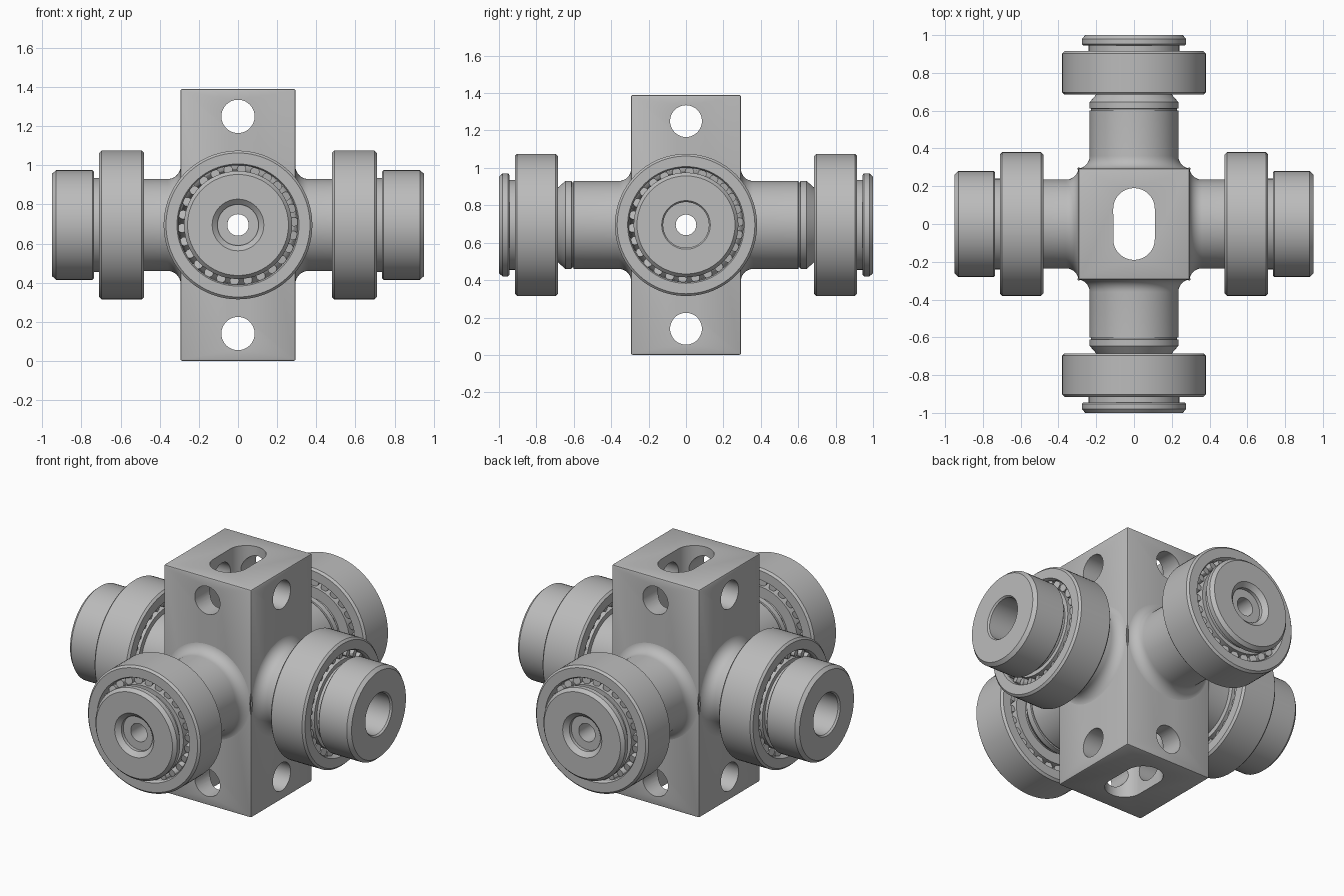
import bpy, bmesh, math
from mathutils import Matrix, Vector

if "Cube" in bpy.data.objects:
    bpy.data.objects.remove(bpy.data.objects["Cube"])

MID = 0.695    # height of the arm axes
HALF = 0.295   # half width of the block
TOP = 2 * MID
BORE = 0.055

steel = bpy.data.materials.new("grey_steel")
steel.use_nodes = True
GREY = (0.5, 0.5, 0.5, 1)
steel.diffuse_color = GREY
steel.node_tree.nodes["Principled BSDF"].inputs["Base Color"].default_value = GREY


def add_object(name, bm, angle=30):
    bmesh.ops.recalc_face_normals(bm, faces=bm.faces)
    mesh = bpy.data.meshes.new(name)
    bm.to_mesh(mesh)
    bm.free()
    obj = bpy.data.objects.new(name, mesh)
    bpy.context.collection.objects.link(obj)
    mesh.materials.append(steel)
    bpy.ops.object.select_all(action='DESELECT')
    obj.select_set(True)
    bpy.context.view_layer.objects.active = obj
    bpy.ops.object.shade_smooth_by_angle(angle=math.radians(angle))
    return obj


def lathe(name, profile, turn, steps=64):
    """Revolve a closed (distance, radius) outline about x, then aim it."""
    bm = bmesh.new()
    rings = []
    for i in range(steps):
        a = math.tau * i / steps
        rings.append([bm.verts.new((d, r * math.cos(a), r * math.sin(a)))
                      for d, r in profile])
    n = len(profile)
    for i in range(steps):
        p, q = rings[i], rings[(i + 1) % steps]
        for j in range(n):
            k = (j + 1) % n
            bm.faces.new((p[j], p[k], q[k], q[j]))
    bm.transform(turn)
    return add_object(name, bm)


def slot_cutter(radius, straight, matrix):
    """Long round-ended prism along local z, lengthened along local y."""
    bm = bmesh.new()
    pts = []
    for i in range(49):
        a = math.pi * i / 24
        shift = straight if i <= 24 else -straight
        pts.append((radius * math.cos(a), radius * math.sin(a) + shift))
    if not straight:
        pts = pts[:-1]
    base = bm.faces.new([bm.verts.new((x, y, -1)) for x, y in pts])
    ext = bmesh.ops.extrude_face_region(bm, geom=[base])
    bmesh.ops.translate(bm, vec=(0, 0, 2),
                        verts=[v for v in ext["geom"] if isinstance(v, bmesh.types.BMVert)])
    bmesh.ops.remove_doubles(bm, verts=bm.verts, dist=1e-5)
    bm.transform(matrix)
    return add_object("cutter", bm)


def cut(obj, cutter):
    cutter.hide_render = True
    mod = obj.modifiers.new("cut", 'BOOLEAN')
    mod.operation = 'DIFFERENCE'
    mod.solver = 'EXACT'
    mod.object = cutter
    bpy.ops.object.select_all(action='DESELECT')
    obj.select_set(True)
    bpy.context.view_layer.objects.active = obj
    bpy.ops.object.modifier_apply(modifier=mod.name)
    bpy.data.objects.remove(cutter)


# Central block with a long slot, cross holes and central bores
bm = bmesh.new()
bmesh.ops.create_cube(bm, size=1)
bmesh.ops.scale(bm, vec=(2 * HALF, 2 * HALF, TOP), verts=bm.verts)
bmesh.ops.translate(bm, vec=(0, 0, MID), verts=bm.verts)
bmesh.ops.bevel(bm, geom=bm.edges[:], offset=0.01, segments=2, affect='EDGES', profile=0.5)
block = add_object("centre_block", bm)
cut(block, slot_cutter(0.11, 0.08, Matrix.Translation((0, 0, MID))))
for axis in 'XY':
    for z, r in ((0.14, 0.085), (TOP - 0.14, 0.085), (MID, BORE)):
        cut(block, slot_cutter(r, 0, Matrix.Translation((0, 0, z))
                               @ Matrix.Rotation(math.pi / 2, 4, axis)))
bpy.ops.object.shade_smooth_by_angle(angle=math.radians(30))

# Flared root shared by all four arms
fillet = [(0.36 - 0.067 * math.cos(t), 0.302 - 0.067 * math.sin(t))
          for t in [math.pi / 2 * i / 8 for i in range(9)]]
root = [(0.28, BORE), (0.28, 0.29)] + fillet

# Side arm: short shaft, inner race, collar hub with a deep bore
side_arm = root + [
    (0.49, 0.235), (0.49, 0.265), (0.70, 0.265), (0.70, 0.24), (0.735, 0.24),
    (0.735, 0.272), (0.743, 0.28), (0.93, 0.28), (0.95, 0.262),
    (0.95, 0.13), (0.94, 0.122), (0.60, 0.122), (0.60, BORE)]

# Front and back arm: long shaft with groove, inner race, thin end cap
long_arm = root + [
    (0.60, 0.235), (0.602, 0.228), (0.61, 0.228), (0.612, 0.235), (0.645, 0.235),
    (0.685, 0.20), (0.695, 0.20), (0.695, 0.265), (0.905, 0.265), (0.905, 0.24),
    (0.945, 0.24), (0.945, 0.268), (0.952, 0.276), (0.98, 0.276), (1.0, 0.258),
    (1.0, 0.132), (0.975, 0.105), (0.955, 0.105), (0.955, BORE)]


def bearing(name, start, turn):
    end = start + 0.23
    c = 0.012
    lathe(name + "_outer_ring", [
        (start, 0.312), (start, 0.38 - c), (start + c, 0.38), (end - c, 0.38),
        (end, 0.38 - c), (end, 0.312), (end - c, 0.305), (start + c, 0.305)], turn, 96)
    # Slightly skewed rollers between the races
    bm = bmesh.new()
    for i in range(26):
        place = (Matrix.Rotation(math.tau * i / 26, 4, 'X')
                 @ Matrix.Translation(Vector((start + 0.115, 0, 0.285)))
                 @ Matrix.Rotation(math.radians(12), 4, 'Z')
                 @ Matrix.Rotation(math.pi / 2, 4, 'Y'))
        bmesh.ops.create_cone(bm, cap_ends=True, segments=12, radius1=0.024,
                              radius2=0.024, depth=0.18, matrix=place)
    bm.transform(turn)
    add_object(name + "_rollers", bm)


for name, degrees, outline, start in (
        ("left", 0, side_arm, 0.48), ("back", 90, long_arm, 0.685),
        ("right", 180, side_arm, 0.48), ("front", 270, long_arm, 0.685)):
    turn = Matrix.Translation((0, 0, MID)) @ Matrix.Rotation(math.radians(degrees), 4, 'Z')
    lathe(name + "_arm", outline, turn)
    bearing(name + "_bearing", start, turn)
